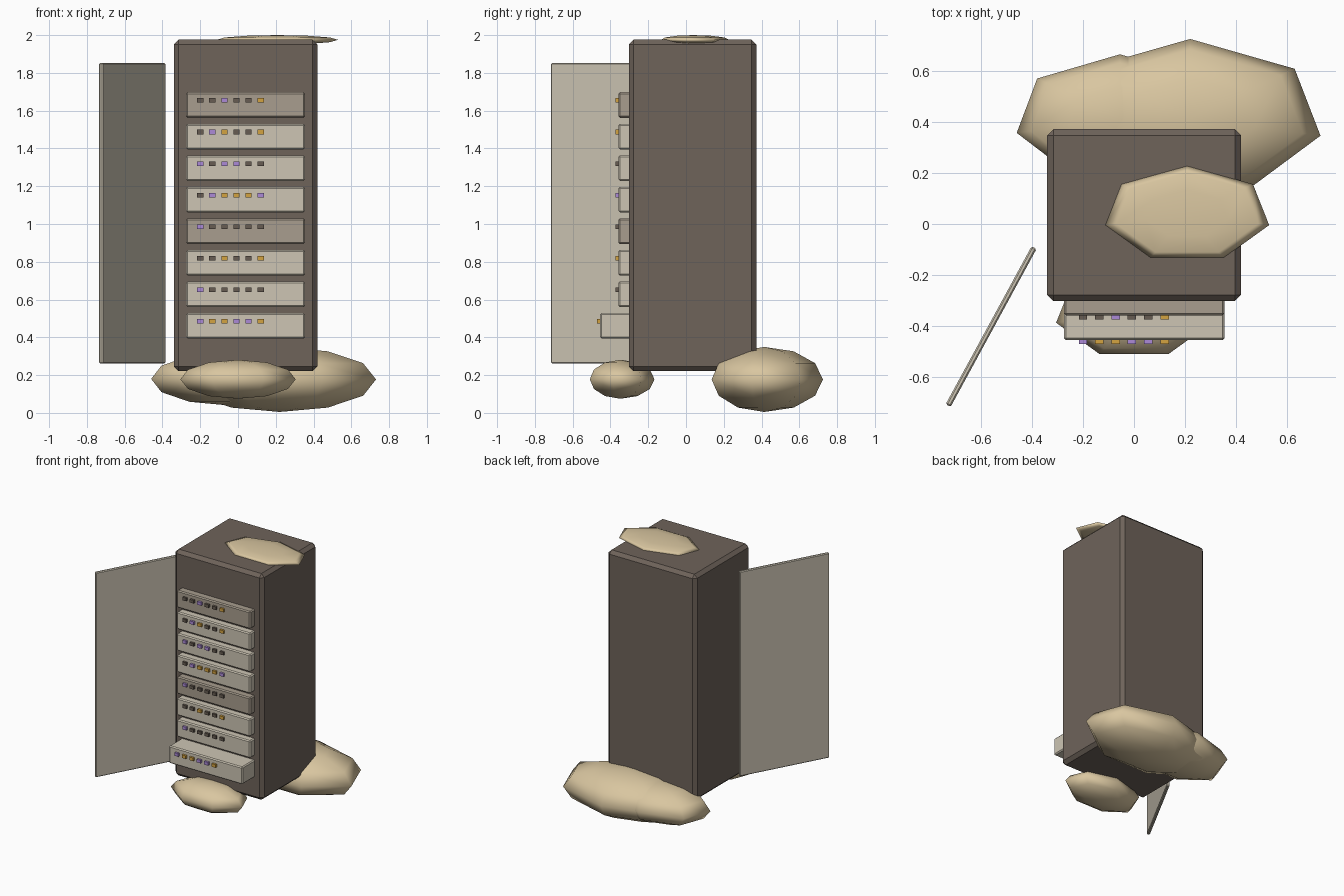
import bpy, bmesh, math
from mathutils import Matrix

cube = bpy.data.objects.get("Cube")
if cube:
    bpy.data.objects.remove(cube, do_unlink=True)


def material(name, r, g, b):
    """Flat material from display-space 0-255 values, stored as linear."""
    lin = [((c / 255 + 0.055) / 1.055) ** 2.4 for c in (r, g, b)] + [1.0]
    m = bpy.data.materials.new(name)
    m.use_nodes = True
    m.diffuse_color = lin
    node = next(n for n in m.node_tree.nodes if n.type == 'BSDF_PRINCIPLED')
    node.inputs["Base Color"].default_value = lin
    return m


CABINET = material("cabinet brown", 110, 99, 90)
PALE = material("pale panel", 205, 197, 180)
DULL = material("dull panel", 168, 157, 142)
TAN = material("sand tan", 217, 198, 160)
LIGHTS = {
    "d": material("unlit lamp", 103, 92, 82),
    "p": material("violet lamp", 172, 138, 215),
    "g": material("amber lamp", 212, 163, 65),
}


def add_object(name, bm, mat, smooth=False):
    mesh = bpy.data.meshes.new(name)
    for f in bm.faces:
        f.smooth = smooth
    bm.to_mesh(mesh)
    bm.free()
    mesh.materials.append(mat)
    ob = bpy.data.objects.new(name, mesh)
    bpy.context.collection.objects.link(ob)
    return ob


def box(name, center, size, mat, bevel=0.0, turn=0.0):
    bm = bmesh.new()
    bmesh.ops.create_cube(bm, size=1, matrix=Matrix.Diagonal((*size, 1)))
    ob = add_object(name, bm, mat)
    ob.location = center
    ob.rotation_euler.z = turn
    if bevel:
        mod = ob.modifiers.new("edge chamfer", 'BEVEL')
        mod.width = bevel
        mod.segments = 1
    return ob


def mound(name, center, radii):
    """Seven-sided squashed sphere, smooth shaded."""
    bm = bmesh.new()
    bmesh.ops.create_uvsphere(bm, u_segments=7, v_segments=6, radius=1,
                              matrix=Matrix.Diagonal((*radii, 1)))
    # turn the ring so that one corner points to the back
    tip = max((v.co for v in bm.verts if abs(v.co.z) < 0.001), key=lambda c: c.y)
    if abs(tip.x) > 0.01:
        unscale = Matrix.Diagonal((1 / radii[0], 1 / radii[1], 1, 1))
        angle = math.atan2(tip.x / radii[0], tip.y / radii[1])
        bm.transform(unscale.inverted() @ Matrix.Rotation(angle, 4, 'Z') @ unscale)
    add_object(name, bm, TAN, smooth=True).location = center


# Cabinet body and open door
box("cabinet", (0.04, 0.035, 1.098), (0.76, 0.675, 1.755), CABINET, 0.025)
box("open_door", (-0.56, -0.402, 1.057), (0.705, 0.022, 1.59), PALE, 0.006,
    math.atan2(0.625, 0.34))

# Drawers with their rows of lamps; the lowest is pulled out
ROWS = ["ddpddg", "dpgddg", "pdppdd", "dpgggp", "pddddd", "ddgddg", "pddddd", "pggppg"]
BACK = -0.27
for i, row in enumerate(ROWS):
    z = 1.63 - i * 0.167
    front = -0.455 if i == len(ROWS) - 1 else -0.358
    box(f"drawer_{i + 1}", (0.04, (front + BACK) / 2, z),
        (0.63, BACK - front, 0.135), DULL if i in (0, 4) else PALE, 0.008)
    for j, kind in enumerate(row):
        box(f"lamp_{i + 1}_{j + 1}", (-0.2 + j * 0.064, front - 0.005, z + 0.024),
            (0.033, 0.022, 0.024), LIGHTS[kind])

# Drifts around the base and on the roof
mound("rear_left_drift", (0.22, 0.415, 0.177), (0.524, 0.31, 0.172))
mound("rear_right_drift", (-0.055, 0.413, 0.18), (0.415, 0.252, 0.14))
mound("front_drift", (0, -0.347, 0.178), (0.313, 0.18, 0.103))
mound("roof_drift", (0.208, 0.038, 1.975), (0.33, 0.19, 0.025))
